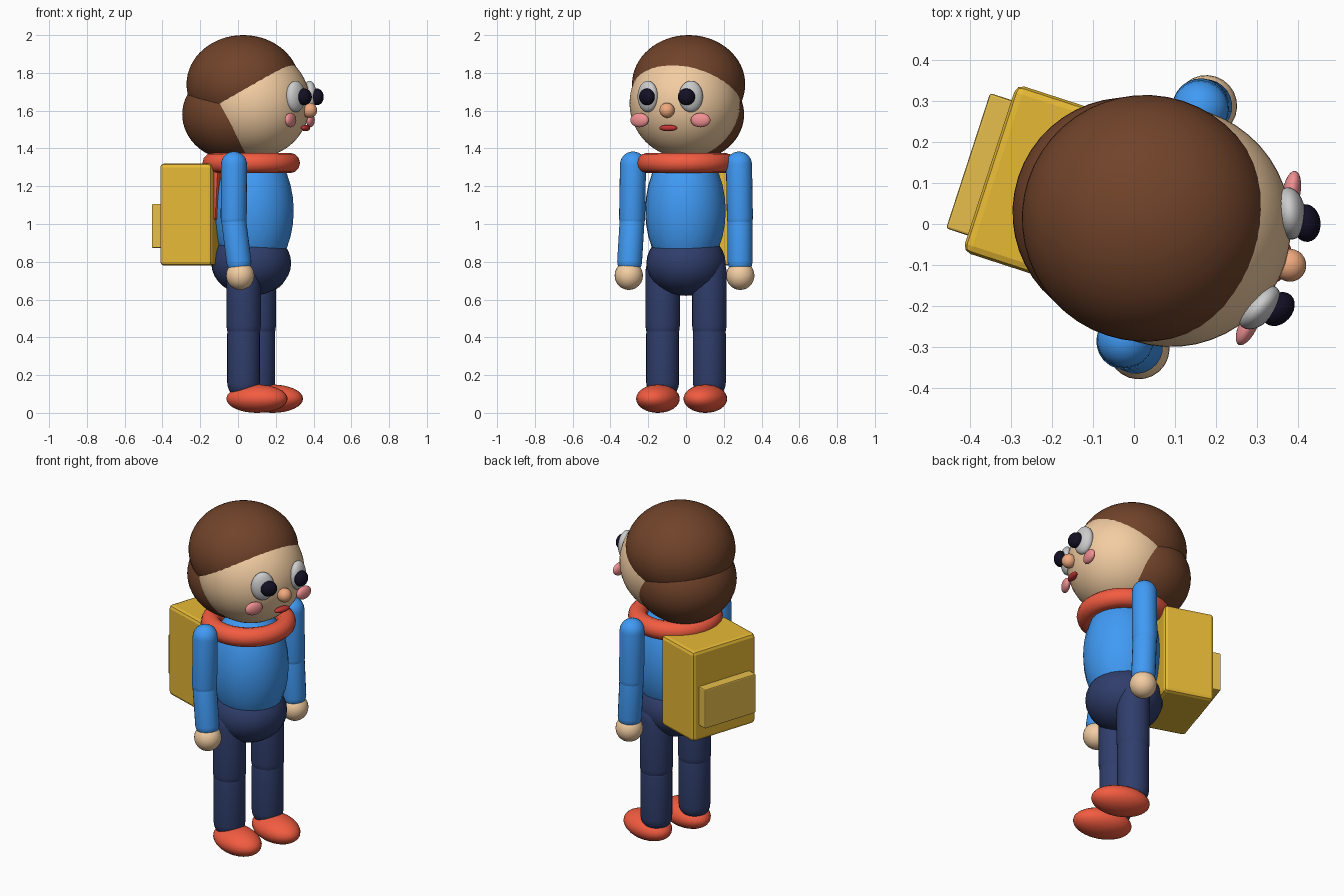
import bpy, bmesh, math
from mathutils import Matrix, Vector

if "Cube" in bpy.data.objects:
    bpy.data.objects.remove(bpy.data.objects["Cube"])

# Figure is built facing local +x (left side +y), then turned as a whole
PLACE = Matrix.Translation((0.07, 0, 0)) @ Matrix.Rotation(math.radians(-18), 4, 'Z')

# Display colours, converted to linear values for the materials
COLORS = {
    'skin': (0.95, 0.80, 0.63), 'hair': (0.44, 0.27, 0.18), 'sweater': (0.26, 0.60, 0.96),
    'trousers': (0.20, 0.25, 0.42), 'red': (0.95, 0.36, 0.26), 'pack': (0.90, 0.72, 0.22),
    'pocket': (0.90, 0.74, 0.30), 'dark': (0.10, 0.09, 0.16), 'pink': (0.94, 0.56, 0.57),
    'nose': (0.94, 0.66, 0.49), 'mouth': (0.75, 0.22, 0.22), 'white': (0.95, 0.95, 0.95),
}
MATS = {}
for key, rgb in COLORS.items():
    MATS[key] = bpy.data.materials.new(key)
    MATS[key].diffuse_color = (*(c ** 2.2 for c in rgb), 1)


def finish(name, bm, matrix, color, smooth=True):
    mesh = bpy.data.meshes.new(name)
    bm.to_mesh(mesh)
    bm.free()
    for p in mesh.polygons:
        p.use_smooth = smooth
    mesh.materials.append(MATS[color])
    ob = bpy.data.objects.new(name, mesh)
    bpy.context.collection.objects.link(ob)
    ob.matrix_world = PLACE @ matrix
    return ob


def ellipsoid(name, loc, radii, color, yaw=0, segs=24):
    bm = bmesh.new()
    bmesh.ops.create_uvsphere(bm, u_segments=segs, v_segments=segs * 2 // 3, radius=1)
    bmesh.ops.scale(bm, vec=radii, verts=bm.verts)
    return finish(name, bm, Matrix.Translation(loc) @ Matrix.Rotation(yaw, 4, 'Z'), color)


def capsule(name, a, b, r, color):
    a, b = Vector(a), Vector(b)
    d = b - a
    bm = bmesh.new()
    bmesh.ops.create_uvsphere(bm, u_segments=24, v_segments=12, radius=r)
    # split at the equator, lift the upper half and bridge the gap
    upper = [f for f in bm.faces if f.calc_center_median().z > 0]
    half = bmesh.ops.split(bm, geom=upper)['geom']
    moved = [g for g in half if isinstance(g, bmesh.types.BMVert)]
    bmesh.ops.translate(bm, verts=moved, vec=(0, 0, d.length))
    bmesh.ops.bridge_loops(bm, edges=[e for e in bm.edges if e.is_boundary])
    bmesh.ops.recalc_face_normals(bm, faces=bm.faces)
    rot = d.to_track_quat('Z', 'Y').to_matrix().to_4x4()
    return finish(name, bm, Matrix.Translation(a) @ rot, color)


def box(name, lo, hi, color, bevel, tilt=0):
    lo, hi = Vector(lo), Vector(hi)
    bm = bmesh.new()
    bmesh.ops.create_cube(bm, size=1)
    bmesh.ops.scale(bm, vec=hi - lo, verts=bm.verts)
    bmesh.ops.bevel(bm, geom=bm.edges[:], offset=bevel, segments=2, profile=0.5, affect='EDGES')
    return finish(name, bm, Matrix.Translation((lo + hi) / 2) @ Matrix.Rotation(tilt, 4, 'Y'), color, False)


def torus(name, z, major, minor, color, n=32, m=12):
    bm = bmesh.new()
    rings = []
    for i in range(n):
        a = 2 * math.pi * i / n
        rings.append([bm.verts.new(((major + minor * math.cos(t)) * math.cos(a),
                                    (major + minor * math.cos(t)) * math.sin(a),
                                    minor * math.sin(t)))
                      for t in (2 * math.pi * j / m for j in range(m))])
    for i in range(n):
        p, q = rings[i], rings[(i + 1) % n]
        for j in range(m):
            k = (j + 1) % m
            bm.faces.new((p[j], q[j], q[k], p[k]))
    return finish(name, bm, Matrix.Translation((0, 0, z)), color)


# Body
ellipsoid('torso', (0.01, 0, 1.07), (0.216, 0.213, 0.355), 'sweater')
ellipsoid('hips', (0, 0, 0.793), (0.212, 0.210, 0.173), 'trousers')

# Head and hair
ellipsoid('head', (0.02, 0, 1.64), (0.293, 0.293, 0.29), 'skin', segs=48)
ellipsoid('hair_cap', (-0.045, 0, 1.74), (0.30, 0.30, 0.26), 'hair', segs=48)
ellipsoid('hair_back', (-0.09, 0, 1.58), (0.28, 0.28, 0.245), 'hair', segs=48)

# Face centre
ellipsoid('nose', (0.325, 0, 1.602), (0.04, 0.04, 0.04), 'nose')
ellipsoid('mouth', (0.303, 0, 1.508), (0.02, 0.05, 0.017), 'mouth')

# Scarf
torus('scarf', 1.323, 0.205, 0.054, 'red')
box('scarf_tail', (-0.20, -0.17, 1.02), (-0.135, -0.07, 1.32), 'red', 0.015, math.radians(3))

# Backpack
box('backpack', (-0.443, -0.214, 0.78), (-0.152, 0.214, 1.32), 'pack', 0.02)
box('backpack_pocket', (-0.498, -0.173, 0.873), (-0.43, 0.173, 1.107), 'pocket', 0.006)

# Paired parts
for s, side in ((1, 'left'), (-1, 'right')):
    ellipsoid(side + '_eye', (0.286, s * 0.12, 1.675), (0.038, 0.064, 0.083), 'white', s * math.radians(24))
    ellipsoid(side + '_pupil', (0.331, s * 0.11, 1.673), (0.035, 0.046, 0.044), 'dark', s * math.radians(24))
    ellipsoid(side + '_cheek', (0.274, s * 0.17, 1.55), (0.022, 0.053, 0.038), 'pink', s * math.radians(8))
    swing = 0.025 - s * 0.013  # arms hang with a slight swing
    capsule(side + '_upper_arm', (0, s * 0.295, 1.315), (0, s * 0.300, 1.03), 0.069, 'sweater')
    capsule(side + '_forearm', (0, s * 0.300, 1.02), (swing * 0.8, s * 0.304, 0.80), 0.066, 'sweater')
    ellipsoid(side + '_hand', (swing, s * 0.306, 0.727), (0.075, 0.075, 0.076), 'skin')
    capsule(side + '_thigh', (0, s * 0.13, 0.75), (0, s * 0.13, 0.46), 0.091, 'trousers')
    capsule(side + '_shin', (0, s * 0.13, 0.42), (0, s * 0.13, 0.16), 0.087, 'trousers')
    ellipsoid(side + '_shoe', (0.075, s * 0.132, 0.075), (0.167, 0.109, 0.075), 'red')

for m in bpy.data.materials:
    if m.users and not m.is_grease_pencil:
        m.use_nodes = True
        m.node_tree.nodes["Principled BSDF"].inputs["Base Color"].default_value = m.diffuse_color
